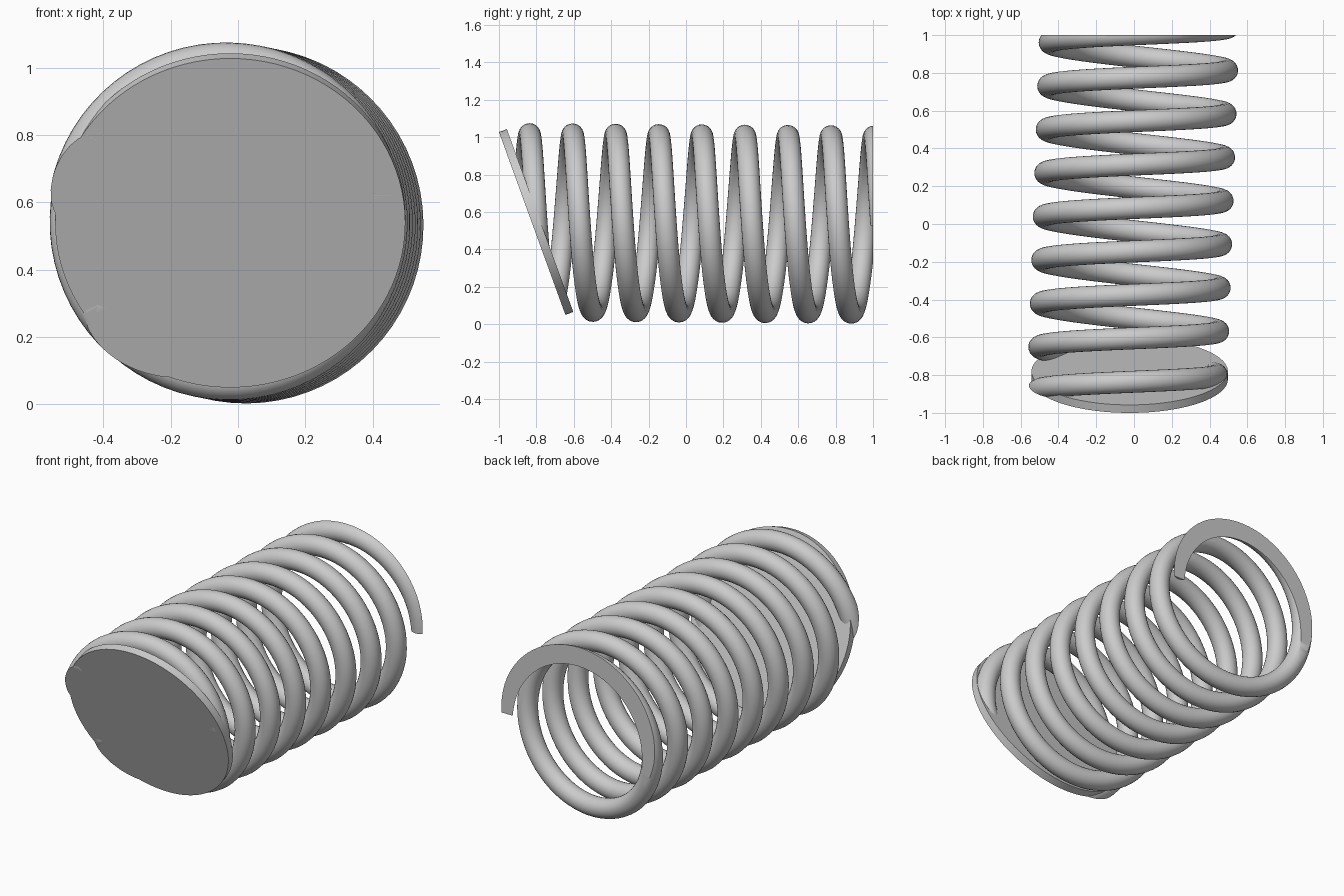
import bpy, bmesh, math
from mathutils import Vector, Matrix

cube = bpy.data.objects.get("Cube")
if cube:
    bpy.data.objects.remove(cube, do_unlink=True)

steel = bpy.data.materials.new("plain_grey")
steel.use_nodes = True
GREY = (0.6, 0.6, 0.6, 1)
steel.diffuse_color = GREY
steel.node_tree.nodes["Principled BSDF"].inputs["Base Color"].default_value = GREY


def make_object(name, bm):
    bmesh.ops.recalc_face_normals(bm, faces=bm.faces)
    mesh = bpy.data.meshes.new(name)
    bm.to_mesh(mesh)
    bm.free()
    mesh.materials.append(steel)
    ob = bpy.data.objects.new(name, mesh)
    bpy.context.collection.objects.link(ob)
    bpy.ops.object.select_all(action='DESELECT')
    ob.select_set(True)
    bpy.context.view_layer.objects.active = ob
    bpy.ops.object.shade_smooth_by_angle(angle=math.radians(35))
    return ob


def cut_flat(bm, point, normal):
    """Remove everything beyond a plane and cap the opening."""
    geom = bm.verts[:] + bm.edges[:] + bm.faces[:]
    res = bmesh.ops.bisect_plane(bm, geom=geom, dist=1e-6, plane_co=point,
                                 plane_no=normal, clear_outer=True)
    edges = [e for e in res["geom_cut"]
             if isinstance(e, bmesh.types.BMEdge) and e.is_boundary]
    bmesh.ops.triangle_fill(bm, edges=edges, use_beauty=True, normal=normal)


# Slanted front plate
top, bottom = Vector((-0.023, -1.0, 1.027)), Vector((-0.023, -0.645, 0.05))
slope = (top - bottom).normalized()
plate_normal = Vector((1, 0, 0)).cross(slope)
if plate_normal.y > 0:
    plate_normal.negate()
plate_centre = (top + bottom) / 2
THICK = 0.045
bm = bmesh.new()
bmesh.ops.create_cone(bm, cap_ends=True, segments=96, radius1=0.52,
                      radius2=0.52, depth=THICK)
turn = plate_normal.to_track_quat('Z', 'Y').to_matrix().to_4x4()
place = Matrix.Translation(plate_centre - plate_normal * THICK / 2)
bmesh.ops.transform(bm, matrix=place @ turn, verts=bm.verts)
make_object("front_plate", bm)

# Coil wire, wound about a slightly tilted axis
COIL, WIRE, PITCH = 0.472, 0.058, 0.2304
SIDES, STEPS = 24, 72
axis = Vector((0.034, 1, -0.007)).normalized()
side = Vector((0, 0, 1)).cross(axis).normalized()
up = axis.cross(side)
start = Vector((-0.0375, -0.8975, 0.545))


def helix(turns):
    a = turns * math.tau
    out = side * math.cos(a) + up * math.sin(a)
    return start + axis * PITCH * turns + out * COIL, out


bm = bmesh.new()
rings = []
first, last = -0.15, 8.5
count = int((last - first) * STEPS)
for i in range(count + 1):
    u = first + (last - first) * i / count
    centre, out = helix(u)
    tangent = (helix(u + 0.001)[0] - helix(u - 0.001)[0]).normalized()
    across = tangent.cross(out).normalized()
    ring = []
    for k in range(SIDES):
        b = math.tau * k / SIDES
        ring.append(bm.verts.new(centre + WIRE * (out * math.cos(b) + across * math.sin(b))))
    rings.append(ring)
for r0, r1 in zip(rings, rings[1:]):
    for k in range(SIDES):
        n = (k + 1) % SIDES
        bm.faces.new((r0[k], r0[n], r1[n], r1[k]))
bm.faces.new(rings[0])
bm.faces.new(rings[-1])

# Ground ends: slanted at the front, square at the back
cut_flat(bm, plate_centre, plate_normal)
cut_flat(bm, Vector((0, 1, 0)), Vector((0, 1, 0)))
make_object("coil_spring", bm)
